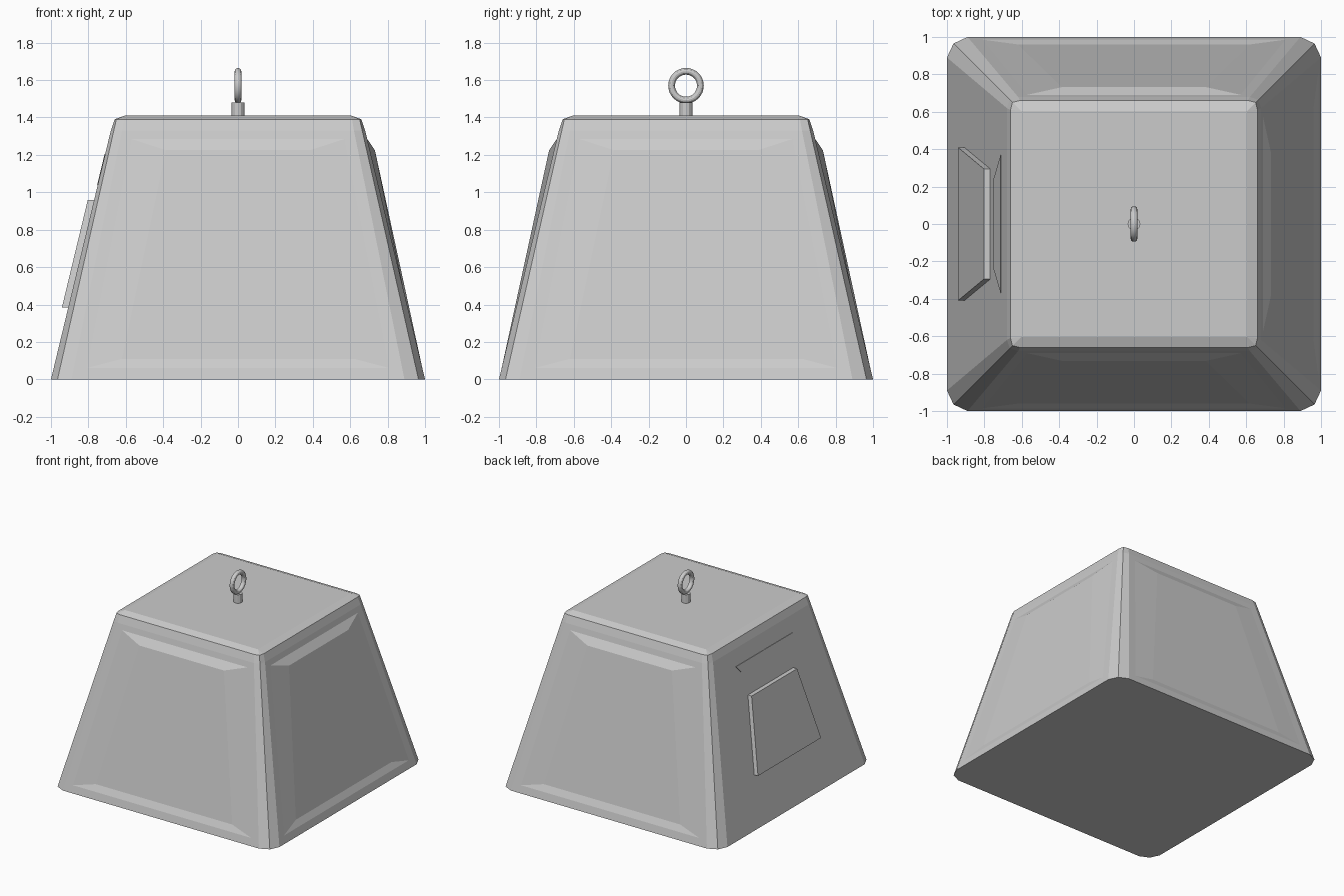
import bpy, bmesh
from math import pi
from mathutils import Matrix, Vector

if "Cube" in bpy.data.objects:
    bpy.data.objects.remove(bpy.data.objects["Cube"])


def finish(bm, name):
    bmesh.ops.remove_doubles(bm, verts=bm.verts[:], dist=0.0005)
    bmesh.ops.recalc_face_normals(bm, faces=bm.faces[:])
    mesh = bpy.data.meshes.new(name)
    bm.to_mesh(mesh)
    bm.free()
    obj = bpy.data.objects.new(name, mesh)
    bpy.context.collection.objects.link(obj)
    return obj


def wall(z):
    """Distance of the sloping wall from the axis at height z."""
    return 1 - z * 0.32 / 1.33


def bridge(bm, a, b, skip=()):
    n = len(a)
    for i in range(n):
        if i not in skip:
            bm.faces.new((a[i], a[(i + 1) % n], b[(i + 1) % n], b[i]))


# Tapered body: rings of (height, half width, corner cut, corner midpoint)
rings = [(0, 1.0, 0.11, 0.965), (1.33, 0.68, 0.06, 0.664),
         (1.39, 0.66, 0.05, 0.65), (1.41, 0.605, 0, 0.605)]
bm = bmesh.new()
turns = [Matrix.Rotation(k * pi / 2, 3, 'Z') for k in range(4)]
loops = []
for z, h, c, m in rings:
    corner = [Vector((c - h, -h, z)), Vector((h - c, -h, z)), Vector((m, -m, z))]
    loops.append([bm.verts.new(t @ p) for t in turns for p in corner])
bridge(bm, loops[0], loops[1], skip=(0, 3, 6))
bridge(bm, loops[1], loops[2])
bridge(bm, loops[2], loops[3])
bm.faces.new(loops[0][::-1])
bm.faces.new(loops[3])

# Tilted panels in the front, right and back walls
outer = [(-0.81, 0.06), (0.81, 0.06), (0.57, 1.285), (-0.57, 1.285)]
inner = [(-0.62, 0.11, 0.96), (0.62, 0.11, 0.96), (0.385, 1.225, 0.732), (-0.385, 1.225, 0.732)]
for k in range(3):
    i = 3 * k
    edge = [loops[0][i], loops[0][i + 1], loops[1][i + 1], loops[1][i]]
    rim = [bm.verts.new(turns[k] @ Vector((x, -wall(z), z))) for x, z in outer]
    panel = [bm.verts.new(turns[k] @ Vector((x, -d, z))) for x, z, d in inner]
    bridge(bm, edge, rim)
    bridge(bm, rim, panel)
    bm.faces.new(panel)
finish(bm, "body")


# Trapezoid plates on the left wall
def plate(name, z0, y0, z1, y1, thickness):
    bm = bmesh.new()
    shape = [(-y0, z0), (y0, z0), (y1, z1), (-y1, z1)]
    back, front = [[bm.verts.new((-wall(z) - t, y, z)) for y, z in shape]
                   for t in (-0.01, thickness)]
    bridge(bm, back, front)
    bm.faces.new(back)
    bm.faces.new(front)
    finish(bm, name)


plate("door_plate", 0.385, 0.41, 0.96, 0.295, 0.034)
plate("label_plate", 1.04, 0.235, 1.205, 0.37, 0.003)

# Lifting eye: short post and ring
bpy.ops.mesh.primitive_cylinder_add(vertices=12, radius=0.034, depth=0.08, location=(0, 0, 1.44))
bpy.context.object.name = "eye_post"
bpy.ops.mesh.primitive_torus_add(major_segments=32, minor_segments=12, major_radius=0.077,
                                 minor_radius=0.018, location=(0, 0, 1.57), rotation=(0, pi / 2, 0))
bpy.context.object.name = "eye_ring"
bpy.ops.object.shade_smooth_by_angle()
